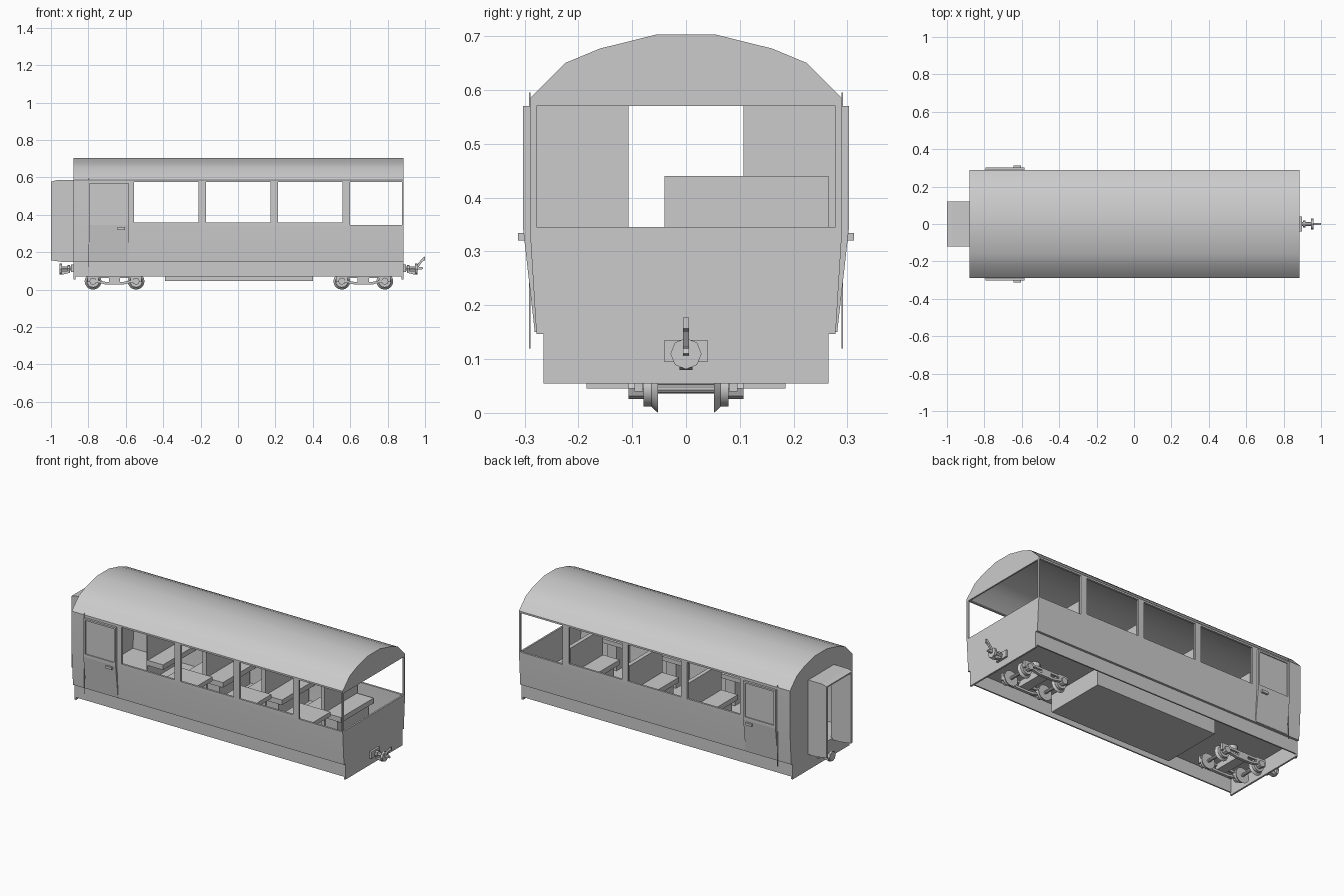
import bpy, bmesh, math
from mathutils import Vector, Matrix

if "Cube" in bpy.data.objects:
    bpy.data.objects.remove(bpy.data.objects["Cube"])

GREY = (0.6, 0.6, 0.6, 1)
grey = bpy.data.materials.new("plain grey")
grey.use_nodes = True
grey.diffuse_color = GREY
grey.node_tree.nodes["Principled BSDF"].inputs["Base Color"].default_value = GREY


def add(name, bm):
    bmesh.ops.recalc_face_normals(bm, faces=bm.faces)
    mesh = bpy.data.meshes.new(name)
    bm.to_mesh(mesh)
    bm.free()
    mesh.materials.append(grey)
    ob = bpy.data.objects.new(name, mesh)
    bpy.context.collection.objects.link(ob)
    return ob


def box(name, x, y, z):
    """Box from (min, max) pairs."""
    bm = bmesh.new()
    bmesh.ops.create_cube(bm, size=1)
    for v in bm.verts:
        v.co = Vector([(r[0] + r[1]) / 2 + c * (r[1] - r[0]) for r, c in zip((x, y, z), v.co)])
    return add(name, bm)


def prism(name, points, span, axis="x"):
    """Extrude a flat outline along x (points are y, z) or y (points are x, z)."""
    bm = bmesh.new()
    place = (lambda p: (span[0], *p)) if axis == "x" else (lambda p: (p[0], span[0], p[1]))
    face = bm.faces.new([bm.verts.new(place(p)) for p in points])
    new = bmesh.ops.extrude_face_region(bm, geom=[face])["geom"]
    step = Vector((1, 0, 0) if axis == "x" else (0, 1, 0)) * (span[1] - span[0])
    bmesh.ops.translate(bm, vec=step, verts=[g for g in new if isinstance(g, bmesh.types.BMVert)])
    return add(name, bm)


def cone(name, centre, r1, r2, depth, axis="y", sides=16):
    bm = bmesh.new()
    bmesh.ops.create_cone(bm, cap_ends=True, segments=sides, radius1=r1, radius2=r2, depth=depth)
    turn = {"x": Matrix.Rotation(math.pi / 2, 4, "Y"),
            "y": Matrix.Rotation(-math.pi / 2, 4, "X"), "z": Matrix()}[axis]
    bmesh.ops.transform(bm, matrix=Matrix.Translation(centre) @ turn, verts=bm.verts)
    return add(name, bm)


def carve(ob, cutters):
    """Subtract the cutters, bake the result and discard them."""
    for c in cutters:
        m = ob.modifiers.new("cut", "BOOLEAN")
        m.operation, m.solver, m.object = "DIFFERENCE", "EXACT", c
    bpy.context.view_layer.update()
    ob.data = bpy.data.meshes.new_from_object(ob.evaluated_get(bpy.context.evaluated_depsgraph_get()))
    ob.modifiers.clear()
    for c in cutters:
        bpy.data.objects.remove(c)


def mirrored(half):
    return half + [(-y, z) for y, z in reversed(half)]


def smooth(ob, angle=30):
    bpy.ops.object.select_all(action="DESELECT")
    ob.select_set(True)
    bpy.context.view_layer.objects.active = ob
    bpy.ops.object.shade_smooth_by_angle(angle=math.radians(angle))


# Body shell with arched roof, open windows and a doorway to the gangway
BACK, FRONT = -0.88, 0.885
outer = [(0.278, 0.147), (0.29, 0.34), (0.29, 0.585), (0.225, 0.65), (0.16, 0.677), (0.055, 0.703)]
inner = [(0.265, 0.157), (0.278, 0.34), (0.278, 0.579), (0.218, 0.638), (0.157, 0.665), (0.054, 0.691)]
body = prism("body_shell", mirrored(outer), (BACK, FRONT))
cutters = [prism("interior_cutter", mirrored(inner), (BACK + 0.01, FRONT - 0.01))]
for x in ((-0.555, -0.21), (-0.17, 0.175), (0.213, 0.56)):
    cutters.append(box("window_cutter", x, (-1, 1), (0.36, 0.575)))
cutters.append(box("end_side_window_cutter", (0.6, 0.876), (-1, 1), (0.345, 0.575)))
cutters.append(box("end_window_cutter", (0.8, 1), (-0.278, 0.278), (0.345, 0.57)))
cutters.append(box("doorway_cutter", (-1, -0.8), (-0.107, 0.107), (0.157, 0.57)))
carve(body, cutters)
smooth(body)

# Hollow underframe skirt and the equipment box beneath the floor
for s in (-1, 1):
    box("side_skirt", (BACK, FRONT), sorted((s * 0.257, s * 0.265)), (0.07, 0.15))
for x in (BACK, FRONT - 0.01):
    box("end_beam", (x, x + 0.01), (-0.265, 0.265), (0.055, 0.15))
box("underfloor_box", (-0.39, 0.4), (-0.185, 0.185), (0.045, 0.15))

# Doors, one on each side, with framed panes, handles and a thin grab rail
for s in (-1, 1):
    leaf = [(s * y, z) for y, z in
            ((0.27, 0.15), (0.281, 0.15), (0.303, 0.345), (0.303, 0.57), (0.28, 0.57), (0.28, 0.345))]
    door = prism("door", leaf, (-0.795, -0.585))
    carve(door, [box("pane_cutter", (-0.783, -0.597), sorted((s * 0.297, s * 0.35)), (0.362, 0.56))])
    box("door_handle", (-0.645, -0.605), sorted((s * 0.295, s * 0.312)), (0.32, 0.334))
    box("grab_rail", (-0.8, -0.797), sorted((s * 0.289, s * 0.292)), (0.12, 0.595))

# Gangway hood: two sides and a top around the doorway
hood = [(-1, 0.157), (-0.93, 0.147), (BACK, 0.147), (BACK, 0.585), (-0.97, 0.585), (-1, 0.576)]
for s in (-1, 1):
    prism("gangway_side", hood, (s * 0.107, s * 0.12), "y")
prism("gangway_top", [(-1, 0.57), (BACK, 0.57), (BACK, 0.585), (-0.97, 0.585), (-1, 0.577)],
      (-0.12, 0.12), "y")

# Back-to-back benches on one side of the aisle, small seats on the other
for x in (-0.19, 0.194, 0.58):
    box("bench_back", (x - 0.012, x + 0.012), (-0.04, 0.265), (0.157, 0.44))
    for s in (-1, 1):
        span = sorted((x + s * 0.012, x + s * 0.12))
        box("bench_cushion", span, (-0.04, 0.262), (0.255, 0.285))
        box("bench_base", sorted((x + s * 0.012, x + s * 0.09)), (-0.03, 0.255), (0.157, 0.255))
    box("side_seat", (x - 0.1, x + 0.1), (-0.27, -0.11), (0.315, 0.34))
    box("side_seat_base", (x - 0.03, x + 0.03), (-0.265, -0.14), (0.157, 0.315))
box("bench_back", (-0.567, -0.56), (-0.04, 0.265), (0.157, 0.44))
box("bench_cushion", (-0.56, -0.46), (-0.04, 0.262), (0.255, 0.285))

# Bogies: axles, flanged wheels, axle boxes, side frames and a bolster
for cx in (-0.66, 0.67):
    for wx in (cx - 0.115, cx + 0.115):
        smooth(cone("axle", (wx, 0, 0.045), 0.009, 0.009, 0.19, sides=10))
        for s in (-1, 1):
            rims = (0.045, 0.034) if s > 0 else (0.034, 0.045)
            smooth(cone("wheel_flange", (wx, s * 0.058, 0.045), *rims, 0.012))
            smooth(cone("wheel_tread", (wx, s * 0.071, 0.045), 0.033, 0.033, 0.016))
            cone("axle_box", (wx, s * 0.093, 0.045), 0.019, 0.019, 0.028, sides=8)
            box("axle_box_mount", (wx - 0.03, wx + 0.03), sorted((s * 0.08, s * 0.096)), (0.04, 0.08))
    for s in (-1, 1):
        bar = [(cx - 0.1, 0.04), (cx - 0.05, 0.028), (cx + 0.05, 0.028), (cx + 0.1, 0.04),
               (cx + 0.1, 0.052), (cx + 0.05, 0.042), (cx - 0.05, 0.042), (cx - 0.1, 0.052)]
        prism("bogie_side_bar", bar, (s * 0.083, s * 0.1), "y")
        box("bogie_side_frame", (cx - 0.14, cx + 0.14), sorted((s * 0.083, s * 0.095)), (0.062, 0.075))
    box("bogie_bolster", (cx - 0.03, cx + 0.03), (-0.095, 0.095), (0.04, 0.075))
    cone("bogie_pivot", (cx, 0, 0.11), 0.03, 0.03, 0.08, "z", 12)

# Couplers at both ends; the front one carries a raised hook
for s, end in ((-1, BACK), (1, FRONT)):
    box("coupler_plate", sorted((end, end + s * 0.012)), (-0.04, 0.04), (0.095, 0.135))
    cone("coupler_shaft", (end + s * 0.035, 0, 0.114), 0.011, 0.011, 0.07, "x", 8)
    cone("coupler_collar", (end + s * 0.025, 0, 0.112), 0.02, 0.02, 0.012, "x", 8)
    head = cone("coupler_head", (end + s * 0.068, 0, 0.11), 0.029, 0.029, 0.014, "x", 8)
    prism("coupler_link", [(end + s * a, z) for a, z in
          ((0.02, 0.09), (0.06, 0.08), (0.075, 0.085), (0.075, 0.1), (0.02, 0.1))], (-0.012, 0.012), "y")
hook = [(0.95, 0.105), (0.99, 0.11), (0.985, 0.12), (0.967, 0.122), (0.985, 0.15),
        (1, 0.157), (1, 0.177), (0.99, 0.173), (0.975, 0.155), (0.95, 0.125)]
prism("coupler_hook", hook, (-0.006, 0.006), "y")
